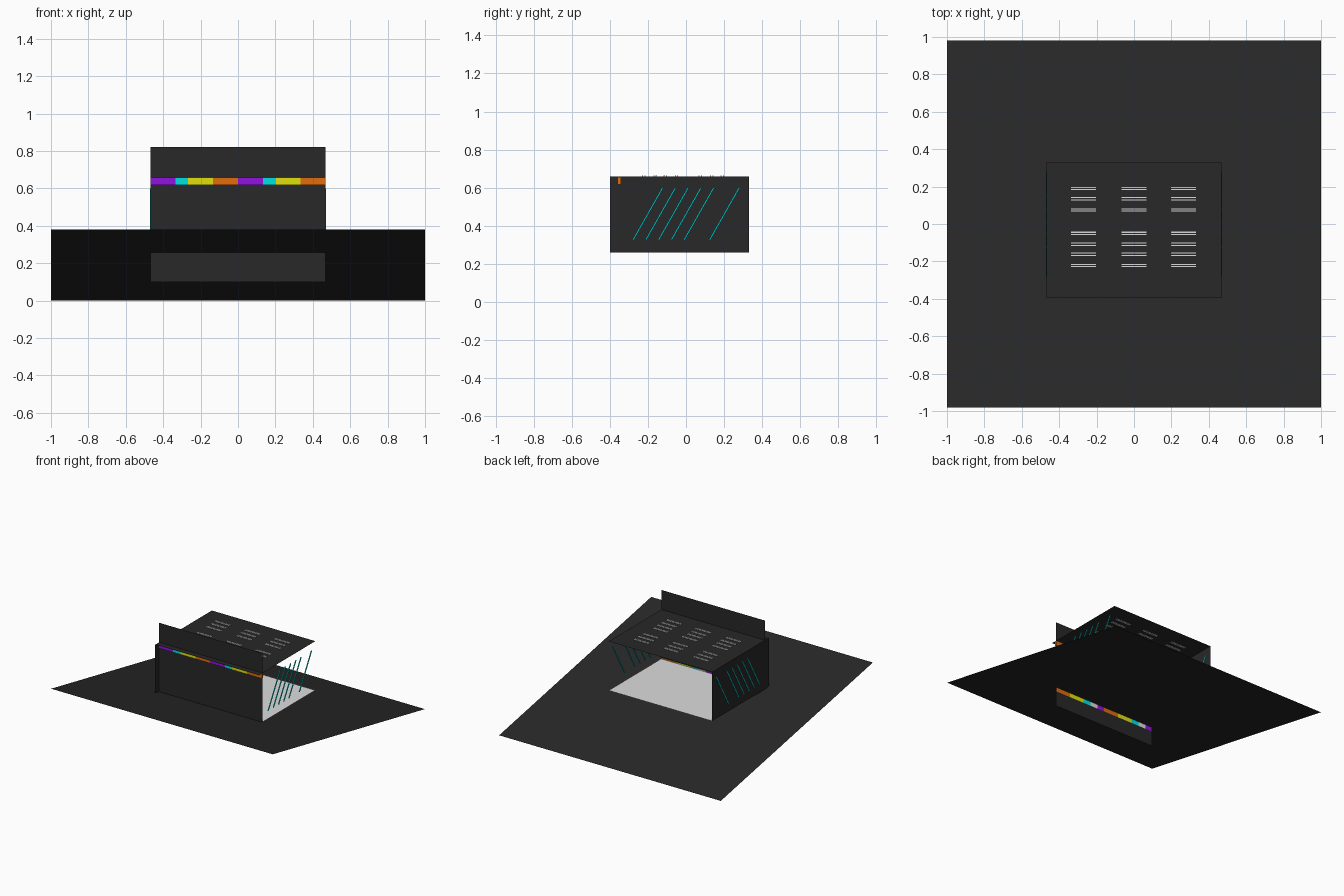
import bpy

if "Cube" in bpy.data.objects:
    bpy.data.objects.remove(bpy.data.objects["Cube"])


def material(name, rgb):
    m = bpy.data.materials.new(name)
    m.diffuse_color = (*rgb, 1)
    m.use_nodes = True
    m.node_tree.nodes["Principled BSDF"].inputs["Base Color"].default_value = m.diffuse_color
    return m


CHARCOAL = material("charcoal", (0.021, 0.021, 0.021))
WHITE = material("white", (0.72, 0.72, 0.72))
CYAN = material("cyan", (0.0, 0.75, 0.75))
PURPLE = material("purple", (0.29, 0.006, 0.75))
YELLOW = material("yellow", (0.75, 0.75, 0.004))
ORANGE = material("orange", (0.75, 0.15, 0.004))


def mesh(name, verts, faces, mat):
    me = bpy.data.meshes.new(name)
    me.from_pydata(verts, [], faces)
    me.materials.append(mat)
    ob = bpy.data.objects.new(name, me)
    bpy.context.collection.objects.link(ob)
    return ob


def sheet(name, corners, mat):
    return mesh(name, corners, [(0, 1, 2, 3)], mat)


def flat(name, x0, x1, y0, y1, z, mat):
    return sheet(name, [(x0, y0, z), (x1, y0, z), (x1, y1, z), (x0, y1, z)], mat)


def upright(name, x0, x1, z0, z1, y, mat):
    return sheet(name, [(x0, y, z0), (x1, y, z0), (x1, y, z1), (x0, y, z1)], mat)


def prism(name, base, offset, mat):
    # Extrude a four-sided outline along an offset
    top = [tuple(a + b for a, b in zip(p, offset)) for p in base]
    faces = [(3, 2, 1, 0), (4, 5, 6, 7)]
    faces += [(i, (i + 1) % 4, (i + 1) % 4 + 4, i + 4) for i in range(4)]
    return mesh(name, list(base) + top, faces, mat)


W = 0.467          # half width of the housing
FRONT, BACK = -0.35, 0.33
FLOOR, TOP = 0.26, 0.66

# Sloping ground sheet, higher at the front
sheet("ground_sheet", [(-1, -0.98, 0.38), (1, -0.98, 0.38),
                       (1, 0.98, 0), (-1, 0.98, 0)], CHARCOAL)

# Housing: open at the back and the right
flat("floor_panel", -W, W, FRONT, BACK, FLOOR, WHITE)
flat("top_panel", -W, W, -0.395, BACK, TOP, CHARCOAL)
upright("front_panel", -W, W, 0.10, 0.82, FRONT, CHARCOAL)
sheet("left_panel", [(-W, BACK, FLOOR), (-W, -0.40, FLOOR),
                     (-W, -0.40, TOP), (-W, BACK, TOP)], CHARCOAL)

# Coloured band along the top of the front, repeated twice
u = W / 7
for half in range(2):
    x = -W + half * W
    for n, (label, width, mat) in enumerate((("purple", 2, PURPLE), ("cyan", 1, CYAN),
                                             ("yellow", 2, YELLOW), ("orange", 2, ORANGE))):
        x1 = x + width * u
        prism(f"upper_band_{label}_{half}",
              [(x, -0.36, 0.618), (x1, -0.36, 0.618), (x1, -0.342, 0.618), (x, -0.342, 0.618)],
              (0, 0, 0.039), mat)
        x = x1

# Matching band behind the lower edge
for half in range(2):
    x = -W + half * W
    for label, width, mat in (("purple", 1, PURPLE), ("white", 1, WHITE), ("cyan", 1, CYAN),
                              ("yellow", 2, YELLOW), ("orange", 2, ORANGE)):
        x1 = x + width * u
        ob = upright(f"lower_band_{label}_{half}", x, x1, 0.222, 0.268, -0.346, mat)
        ob.data.flip_normals()
        x = x1

# Slanted stripes on both sides
for side, label in ((-1, "left"), (1, "right")):
    for i in (0, 1, 2, 3, 4, 6):
        y = -0.283 + i * 0.067
        x = side * W - 0.003
        prism(f"{label}_stripe_{i}",
              [(x, y, 0.325), (x, y + 0.009, 0.325),
               (x, y + 0.165, 0.6), (x, y + 0.156, 0.6)], (0.006, 0, 0), CYAN)

# Three columns of thin paired bars through the top
for c, xc in enumerate((-0.27, 0, 0.265)):
    for r, yc in enumerate((0.19, 0.135, 0.075, -0.05, -0.108, -0.162, -0.222)):
        for k in (-1, 1):
            y = yc + k * 0.006
            prism(f"top_bar_{c}_{r}_{'front' if k < 0 else 'rear'}",
                  [(xc - 0.067, y - 0.003, TOP - 0.003), (xc + 0.067, y - 0.003, TOP - 0.003),
                   (xc + 0.067, y + 0.003, TOP - 0.003), (xc - 0.067, y + 0.003, TOP - 0.003)],
                  (0, 0, 0.006), WHITE)
